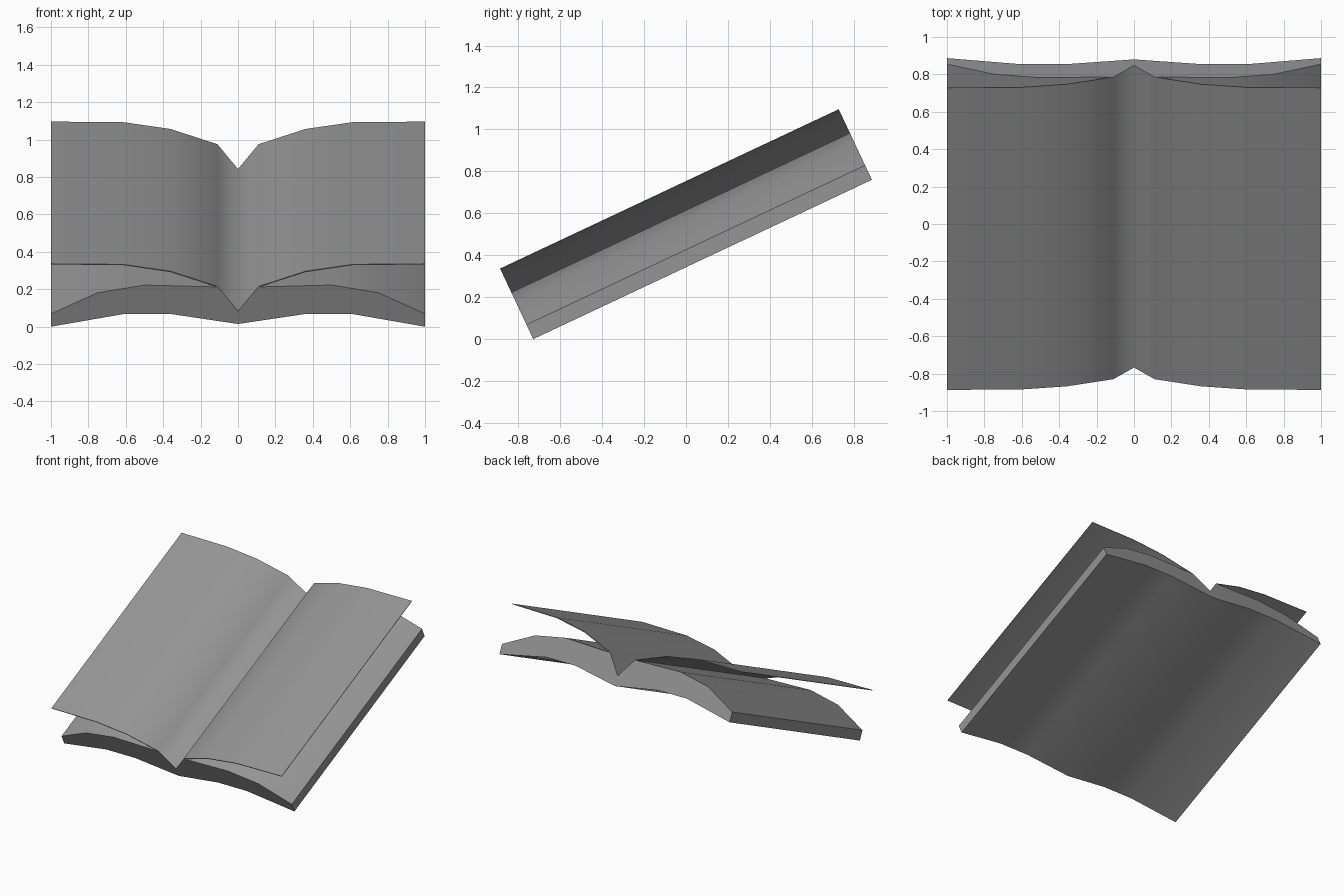
import bpy
import bmesh
import math
from mathutils import Matrix

cube = bpy.data.objects.get("Cube")
if cube:
    bpy.data.objects.remove(cube, do_unlink=True)

LENGTH = 1.785
TILT = math.radians(25.2)

paper = bpy.data.materials.new("grey_paper")
paper.use_nodes = True
grey = (0.3, 0.3, 0.3, 1)
paper.diffuse_color = grey
paper.node_tree.nodes["Principled BSDF"].inputs["Base Color"].default_value = grey

# Half cross-section from the spine round to the gutter: (x, height)
back_cover = [(0, 0.016), (0.36, 0.075), (0.61, 0.075), (1, 0)]
page_block = [(1, 0.076), (0.75, 0.201), (0.5, 0.246), (0.115, 0.235)]
lifted_page = [(0.36, 0.322), (0.61, 0.363), (1, 0.368),
               (1, 0.372), (0.61, 0.368), (0.36, 0.328), (0.11, 0.238)]
gutter = [(0, 0.092)]
half = back_cover + page_block + lifted_page + gutter
outline = half + [(-x, h) for x, h in reversed(half[1:-1])]

# Extrude the outline along the spine
bm = bmesh.new()
front = bm.faces.new([bm.verts.new((x, -LENGTH / 2, h)) for x, h in outline])
extruded = bmesh.ops.extrude_face_region(bm, geom=[front], use_keep_orig=True)
moved = [v for v in extruded["geom"] if isinstance(v, bmesh.types.BMVert)]
bmesh.ops.translate(bm, verts=moved, vec=(0, LENGTH, 0))
bmesh.ops.recalc_face_normals(bm, faces=bm.faces)

# Smooth paper curves and gutter, crisp outer edges
for face in bm.faces:
    face.smooth = True
for edge in bm.edges:
    a, b = edge.verts
    in_gutter = abs(a.co.x) + abs(b.co.x) < 0.01
    edge.smooth = in_gutter or edge.calc_face_angle(0) < math.radians(60)

# Lean the book back and stand its lower edge on the floor
bmesh.ops.transform(bm, matrix=Matrix.Rotation(TILT, 4, "X"), verts=bm.verts)
ys = [v.co.y for v in bm.verts]
zs = [v.co.z for v in bm.verts]
bmesh.ops.translate(bm, verts=bm.verts, vec=(0, -(min(ys) + max(ys)) / 2, -min(zs)))

mesh = bpy.data.meshes.new("open_book")
bm.to_mesh(mesh)
bm.free()
mesh.materials.append(paper)
book = bpy.data.objects.new("open_book", mesh)
bpy.context.scene.collection.objects.link(book)
